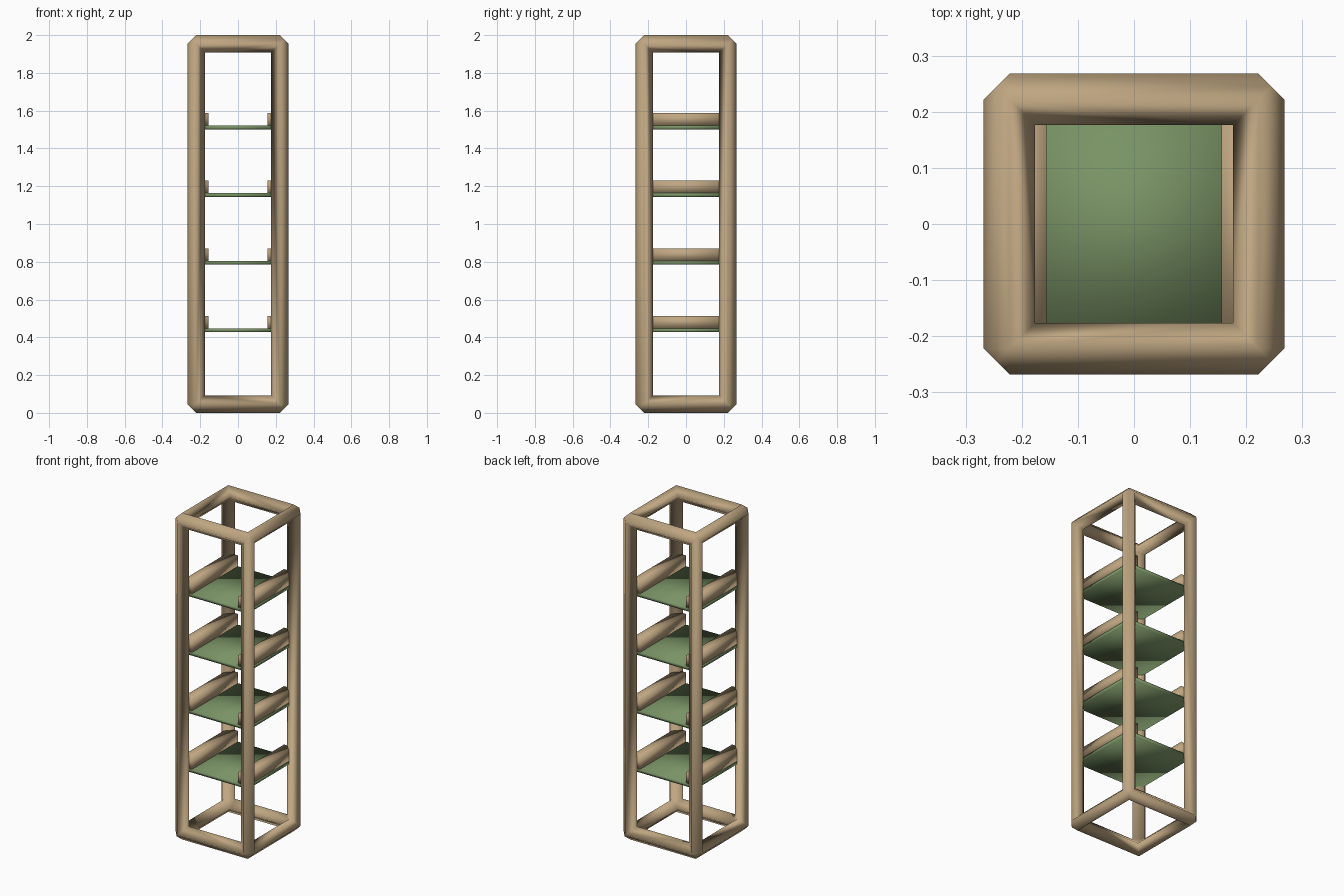
import bpy, bmesh
from mathutils import Vector

if "Cube" in bpy.data.objects:
    bpy.data.objects.remove(bpy.data.objects["Cube"])

def material(name, rgb):
    m = bpy.data.materials.new(name)
    m.diffuse_color = (*rgb, 1)
    m.use_nodes = True
    m.node_tree.nodes["Principled BSDF"].inputs["Base Color"].default_value = m.diffuse_color
    return m

WOOD = material("wood", (0.52, 0.38, 0.22))
GREEN = material("green_board", (0.19, 0.29, 0.13))

def finish(bm, name, mat):
    bmesh.ops.recalc_face_normals(bm, faces=bm.faces)
    me = bpy.data.meshes.new(name)
    bm.to_mesh(me)
    bm.free()
    me.materials.append(mat)
    me.shade_smooth()
    ob = bpy.data.objects.new(name, me)
    bpy.context.collection.objects.link(ob)
    return ob

def box(name, size, loc, mat):
    bm = bmesh.new()
    bmesh.ops.create_cube(bm, size=1)
    bmesh.ops.scale(bm, vec=size, verts=bm.verts)
    bmesh.ops.translate(bm, vec=loc, verts=bm.verts)
    return finish(bm, name, mat)

# Frame: diamond-section bars along the 12 edges of a box, mitred at corners
R = 0.046
HALF = Vector((0.222, 0.222, 1.0 - R))
# end of each bar side, as (along, u, v) offsets from the corner, outward positive
ENDS = [
    [(0, 1, 0), (.5, .5, .5), (0, 0, 1)],
    [(0, 1, 0), (-1, 0, -1)],
    [(-1, -1, 0), (0, 0, 1)],
    [(-1, -1, 0), (-.5, -.5, -.5), (-1, 0, -1)],
]
bm = bmesh.new()
for axis in range(3):
    a, u, v = axis, (axis + 1) % 3, (axis + 2) % 3
    for su in (-1, 1):
        for sv in (-1, 1):
            for end in ENDS:
                ring = []
                for sa, pts in ((1, end), (-1, end[::-1])):
                    for p in pts:
                        co = Vector((0, 0, 1.0))
                        for ax, s, o in ((a, sa, p[0]), (u, su, p[1]), (v, sv, p[2])):
                            co[ax] += s * (HALF[ax] + o * R)
                        ring.append(bm.verts.new(co))
                bm.faces.new(ring)
bmesh.ops.remove_doubles(bm, verts=bm.verts, dist=1e-4)
finish(bm, "frame", WOOD)

# Four shelves, each with a square rail along both sides
W, RAIL, THICK = 0.222, 0.066, 0.02
for i in range(4):
    top = 0.447 + i * 0.358
    box(f"shelf_{i + 1}", (2 * W, 2 * W, THICK), (0, 0, top - THICK / 2), GREEN)
    for s, side in ((-1, "left"), (1, "right")):
        box(f"rail_{side}_{i + 1}", (RAIL, 2 * W, RAIL),
            (s * (W - RAIL / 2), 0, top + RAIL / 2), WOOD)
